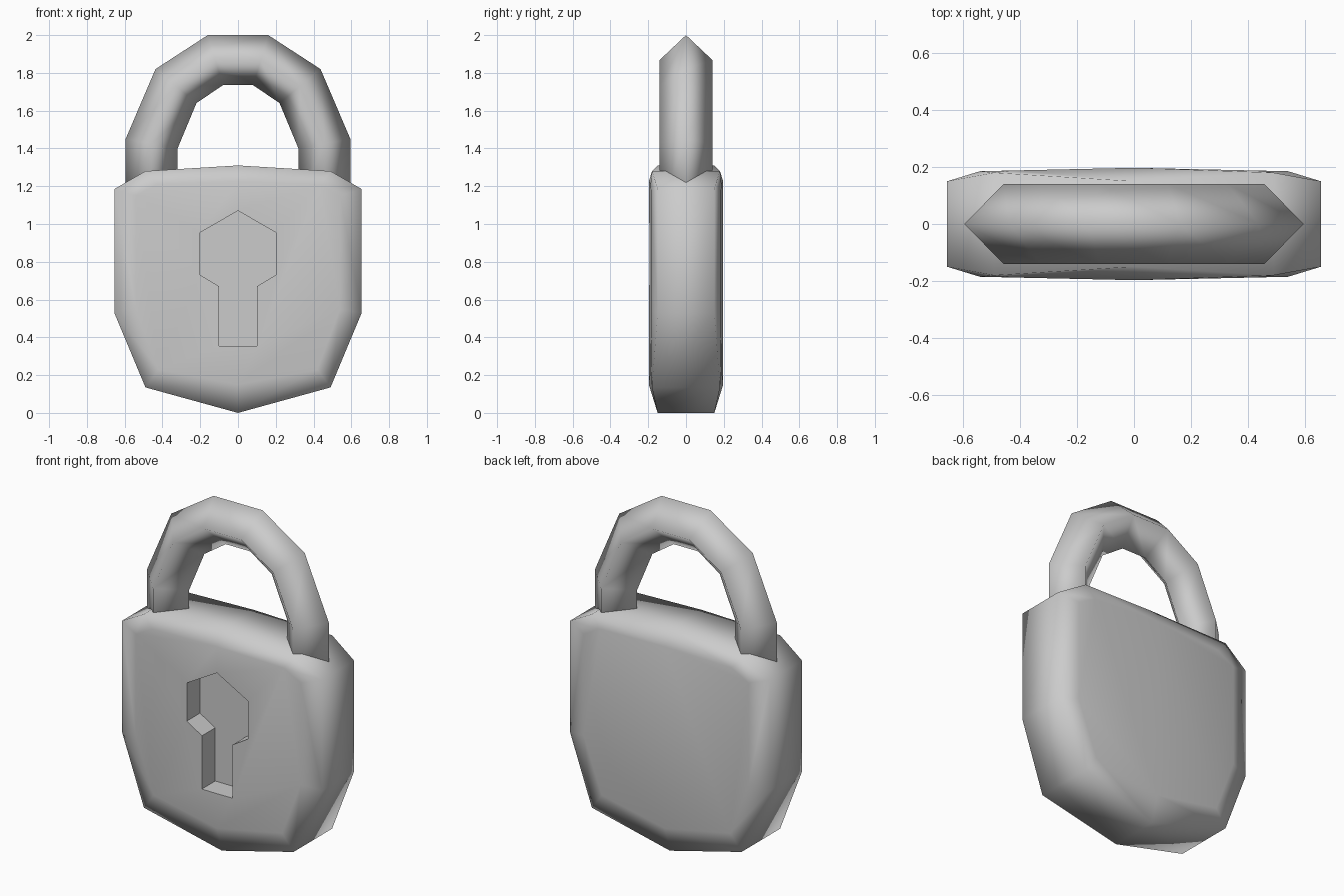
import bpy

if "Cube" in bpy.data.objects:
    bpy.data.objects.remove(bpy.data.objects["Cube"])


def make_mesh(name, verts, faces, smooth=True):
    me = bpy.data.meshes.new(name)
    me.from_pydata(verts, [], faces)
    me.polygons.foreach_set("use_smooth", [smooth] * len(faces))
    ob = bpy.data.objects.new(name, me)
    bpy.context.collection.objects.link(ob)
    # consistent outward normals
    bpy.context.view_layer.objects.active = ob
    bpy.ops.object.mode_set(mode='EDIT')
    bpy.ops.mesh.select_all(action='SELECT')
    bpy.ops.mesh.normals_make_consistent(inside=False)
    bpy.ops.object.mode_set(mode='OBJECT')
    return ob


def mirror_outline(half):
    """Closed outline from a half profile whose ends lie on x = 0."""
    return half + [(-x, z) for x, z in half[-2:0:-1]]


# Body: rounded shield outline, rim and slightly domed front and back
rim = [(0, 0, .15), (.49, .135, .18), (.655, .53, .15),
       (.655, 1.185, .15), (.49, 1.28, .18), (0, 1.31, .15)]
rim += [(-x, z, y) for x, z, y in rim[-2:0:-1]]
inner = mirror_outline([(0, .15), (.42, .23), (.54, .55),
                        (.54, 1.15), (.43, 1.21), (0, 1.225)])
n = len(rim)
verts = []
for side in (-1, 1):
    verts += [(x, side * y, z) for x, z, y in rim]
    verts += [(x, side * (.197 - .022 * abs(x)), z) for x, z in inner]
faces = []
for i in range(n):
    j = (i + 1) % n
    faces.append((i, j, 2 * n + j, 2 * n + i))
    for b in (0, 2 * n):
        faces.append((b + i, b + j, b + n + j, b + n + i))
for b in (n, 3 * n):
    faces.append([b + i for i in range(n // 2 + 1)])
    faces.append([b + i % n for i in range(n // 2, n + 1)])
body = make_mesh("lock_body", verts, faces)

# Keyhole recess, cut with a flat-shaded prism
key = mirror_outline([(0, .355), (.1, .355), (.1, .67), (.2, .73), (.2, .955), (0, 1.07)])
k = len(key)
kv = [(x, y, z) for y in (-.3, -.07) for x, z in key]
kf = [(i, (i + 1) % k, k + (i + 1) % k, k + i) for i in range(k)]
kf += [list(range(k)), list(range(k, 2 * k))]
cutter = make_mesh("keyhole_cutter", kv, kf, smooth=False)
cutter.hide_render = True
mod = body.modifiers.new("keyhole", 'BOOLEAN')
mod.operation = 'DIFFERENCE'
mod.solver = 'EXACT'
mod.object = cutter
bpy.context.view_layer.objects.active = body
bpy.ops.object.modifier_apply(modifier=mod.name)
bpy.data.objects.remove(cutter)

# Shackle: diamond section swept along the bow (outer and inner points)
bow = [((.595, 1.1), (.32, 1.1)), ((.595, 1.45), (.32, 1.4)),
       ((.437, 1.82), (.22, 1.64)), ((.16, 2.0), (.08, 1.735))]
bow += [((-a[0], a[1]), (-b[0], b[1])) for a, b in reversed(bow)]
sv = []
for (ox, oz), (ix, iz) in bow:
    cx, cz = (ox + ix) / 2, (oz + iz) / 2
    sv += [(ox, 0, oz), (cx, .14, cz), (ix, 0, iz), (cx, -.14, cz)]
sf = [(4 * s + i, 4 * s + (i + 1) % 4, 4 * s + 4 + (i + 1) % 4, 4 * s + 4 + i)
      for s in range(len(bow) - 1) for i in range(4)]
sf += [(0, 1, 2, 3), tuple(range(len(sv) - 4, len(sv)))]
make_mesh("shackle", sv, sf)
